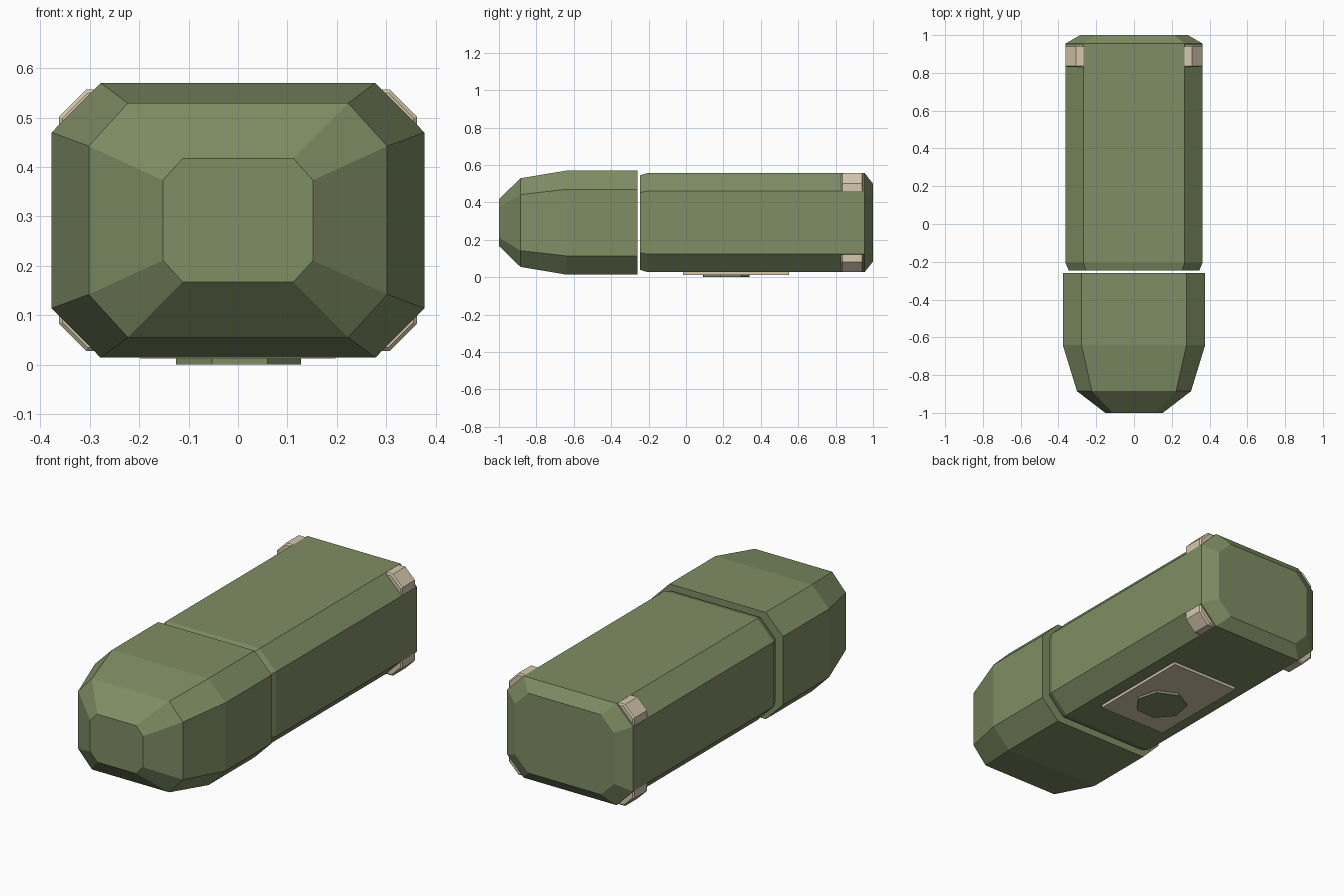
import bpy, bmesh, math

cube = bpy.data.objects.get("Cube")
if cube:
    bpy.data.objects.remove(cube, do_unlink=True)


def material(name, rgb):
    m = bpy.data.materials.new(name)
    m.use_nodes = True
    colour = (*rgb, 1)
    m.diffuse_color = colour
    m.node_tree.nodes["Principled BSDF"].inputs["Base Color"].default_value = colour
    return m


GREEN = material("olive_green", (0.216, 0.27, 0.13))
CREAM = material("cream", (0.66, 0.58, 0.42))
MID_Z = 0.292


def octagon(y, hx, hz, cx, cz):
    """Chamfered rectangle: half sizes hx, hz and half lengths of its flat edges cx, cz."""
    quarter = [(hx, cz), (cx, hz), (-cx, hz), (-hx, cz)]
    loop = quarter + [(-x, -z) for x, z in quarter]
    return [(x, y, MID_Z + z) for x, z in loop]


def loft(name, rings, mat):
    """Skin closed rings into a capped solid."""
    bm = bmesh.new()
    loops = [[bm.verts.new(p) for p in ring] for ring in rings]
    n = len(loops[0])
    for a, b in zip(loops, loops[1:]):
        for i in range(n):
            j = (i + 1) % n
            bm.faces.new((a[i], a[j], b[j], b[i]))
    bm.faces.new(loops[0])
    bm.faces.new(loops[-1])
    bmesh.ops.recalc_face_normals(bm, faces=bm.faces)
    mesh = bpy.data.meshes.new(name)
    bm.to_mesh(mesh)
    bm.free()
    mesh.materials.append(mat)
    obj = bpy.data.objects.new(name, mesh)
    bpy.context.collection.objects.link(obj)
    return obj


# Tapered front cap
loft("front_cap", [
    octagon(-1.0, 0.152, 0.125, 0.112, 0.081),
    octagon(-0.885, 0.302, 0.237, 0.223, 0.15),
    octagon(-0.64, 0.377, 0.278, 0.278, 0.178),
    octagon(-0.26, 0.377, 0.278, 0.278, 0.178),
], GREEN)

# Long body with a slight front bevel and a deeper rear one
body = (0.363, 0.265, 0.268, 0.169)
loft("body", [
    octagon(-0.245, *[v * 0.953 for v in body]),
    octagon(-0.205, *body),
    octagon(0.955, *body),
    octagon(1.0, *[v * 0.785 for v in body]),
], GREEN)

# Rear band, flush with the flat sides and showing at the four corners
hx, hz, cut, edge = 0.3625, 0.2645, 0.055, 0.007


def band_ring(y, inset):
    return octagon(y, hx - inset, hz - inset, hx - cut - inset / 2, hz - cut - inset / 2)


loft("rear_band", [
    band_ring(0.83, edge), band_ring(0.83 + edge, 0),
    band_ring(0.947 - edge, 0), band_ring(0.947, edge),
], CREAM)


def flat_plate(name, outline, z0, z1, mat):
    return loft(name, [[(x, y, z) for x, y in outline] for z in (z0, z1)], mat)


# Underside plate and its seven-sided stud
flat_plate("underside_plate",
           [(-0.197, -0.015), (0.197, -0.015), (0.197, 0.55), (-0.197, 0.55)],
           0.0125, 0.03, CREAM)
angles = [math.radians(-114) + math.tau * i / 7 for i in range(7)]
flat_plate("underside_stud",
           [(0.13 * math.cos(a), 0.21 + 0.13 * math.sin(a)) for a in angles],
           0.0, 0.014, GREEN)
